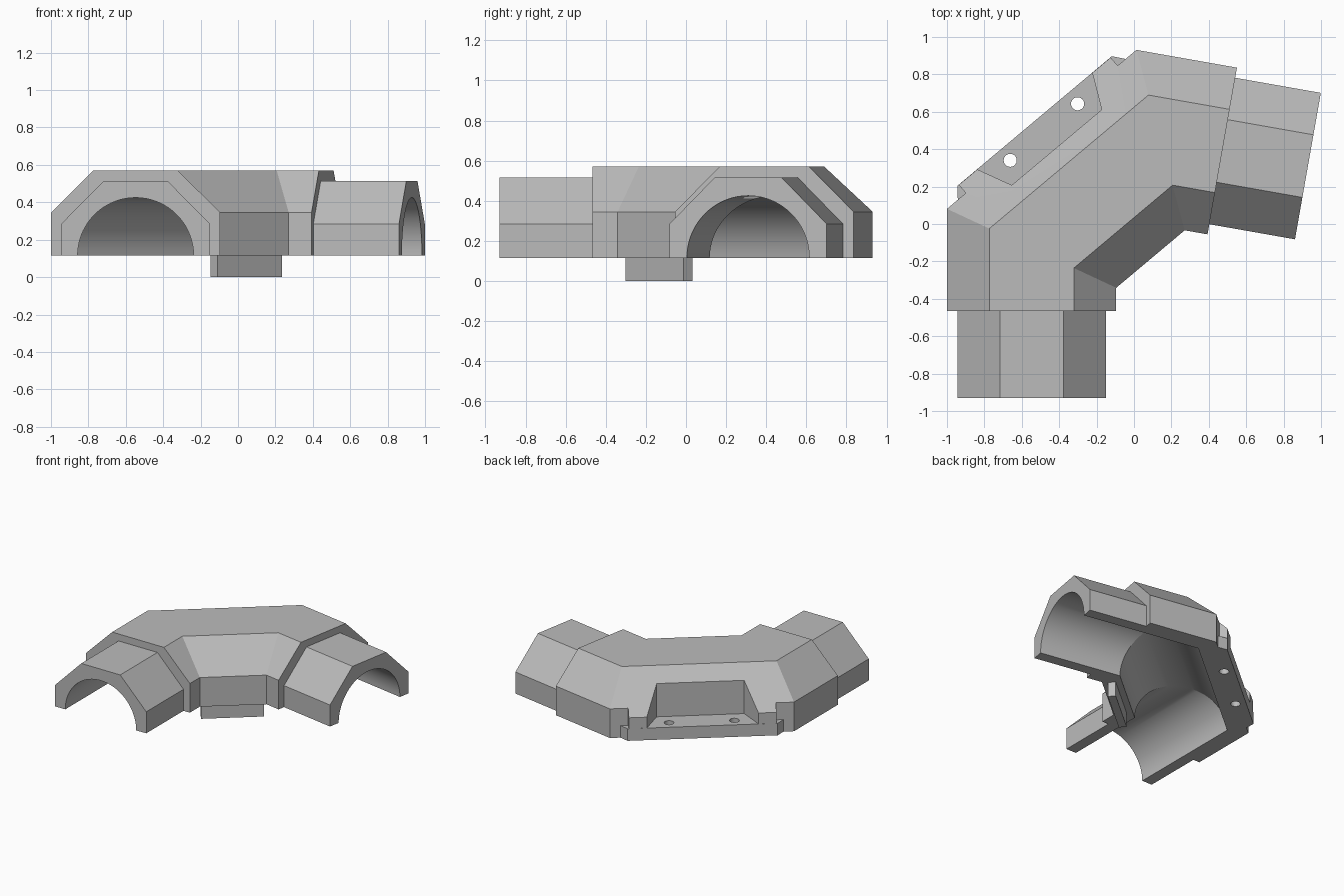
import bpy, bmesh, math
from mathutils import Vector, Matrix

cube = bpy.data.objects.get("Cube")
if cube:
    bpy.data.objects.remove(cube, do_unlink=True)

grey = bpy.data.materials.new("plain grey")
grey.use_nodes = True
colour = (0.5, 0.5, 0.5, 1)
grey.diffuse_color = colour
grey.node_tree.nodes["Principled BSDF"].inputs["Base Color"].default_value = colour

# Centre line of the elbow: two legs and a slanted middle, 50 degrees per bend
BASE = 0.115
HALF_MID = 0.45
bend1 = Vector((-0.5475, -0.13))
along = Vector((math.cos(math.radians(40)), math.sin(math.radians(40))))
bend2 = bend1 + along * 2 * HALF_MID
leg1 = Vector((0, -1))
leg2 = Vector((math.cos(math.radians(10)), -math.sin(math.radians(10))))
middle = bend1 + along * HALF_MID
# Local frame of the middle section: x along it, y towards the outer side
frame = Matrix.Translation((middle.x, middle.y, 0)) @ Matrix.Rotation(math.radians(40), 4, 'Z')


def make_object(name, rings, matrix=None):
    """Skin equal-sized closed rings into a capped solid."""
    bm = bmesh.new()
    loops = [[bm.verts.new(p) for p in ring] for ring in rings]
    for a, b in zip(loops, loops[1:]):
        for i in range(len(a)):
            j = (i + 1) % len(a)
            bm.faces.new((a[i], a[j], b[j], b[i]))
    bm.faces.new(loops[0])
    bm.faces.new(loops[-1])
    bmesh.ops.recalc_face_normals(bm, faces=bm.faces)
    if matrix:
        bm.transform(matrix)
    mesh = bpy.data.meshes.new(name)
    bm.to_mesh(mesh)
    bm.free()
    mesh.materials.append(grey)
    obj = bpy.data.objects.new(name, mesh)
    bpy.context.collection.objects.link(obj)
    return obj


def sweep(name, section, path):
    """Sweep a section of (offset, height) along a plan path with mitred bends."""
    dirs = [(b - a).normalized() for a, b in zip(path, path[1:])]
    rings = []
    for i, p in enumerate(path):
        d0, d1 = dirs[max(i - 1, 0)], dirs[min(i, len(dirs) - 1)]
        t = (d0 + d1).normalized()
        side = Vector((-t.y, t.x)) / t.dot(d0)
        rings.append([(p.x + side.x * o, p.y + side.y * o, z) for o, z in section])
    return make_object(name, rings)


def prism(name, plan, low, high):
    return make_object(name, [[(x, y, z) for x, y in plan] for z in (low, high)], frame)


def bevelled(half, shoulder, top_half, top):
    right = [(half, BASE), (half, shoulder), (top_half, top)]
    return right + [(-o, z) for o, z in reversed(right)]


def mirrored(points):
    return points + [(-x, y) for x, y in reversed(points)]


def circle(x, y, radius, count):
    return [(x + radius * math.cos(math.tau * i / count),
             y + radius * math.sin(math.tau * i / count)) for i in range(count)]


# Body and narrower end sleeves
body = sweep("elbow_cover", bevelled(0.4525, 0.345, 0.226, 0.57),
             [bend1 + leg1 * 0.335, bend1, bend2, bend2 + leg2 * 0.335])
parts = []
for name, bend, leg in (("front_sleeve", bend1, leg1), ("side_sleeve", bend2, leg2)):
    parts.append(sweep(name, bevelled(0.3975, 0.285, 0.17, 0.515),
                       [bend + leg * 0.8, bend + leg * 0.3]))

# Mounting block whose sloping top carries on from the body
rings = []
for half, out in ((0.40, 0.226), (0.53, 0.45), (0.53, 0.51)):
    top = 0.57 - 0.965 * (out - 0.226)
    rings.append([(-half, out, BASE), (half, out, BASE), (half, out, top), (-half, out, top)])
parts.append(make_object("mounting_block", rings, frame))
parts.append(prism("mounting_plate", mirrored([(0.3, 0.4), (0.59, 0.4), (0.585, 0.453), (0.539, 0.511)]),
                   BASE, 0.21))

# Locating tab below the inner wall
parts.append(prism("inner_tab", mirrored([(0.225, -0.412), (0.225, -0.355)]), 0, 0.15))

# Cutters: round bore, screw pocket and two screw holes
cutters = [
    sweep("bore_cutter", circle(0, BASE, 0.31, 72),
          [bend1 + leg1 * 1.0, bend1, bend2, bend2 + leg2 * 1.0]),
    prism("pocket_cutter", mirrored([(0.314, 0.327), (0.425, 0.56)]), 0.21, 0.8),
]
for s in (-0.235, 0.235):
    cutters.append(prism("screw_cutter", circle(s, 0.434, 0.035, 32), 0, 0.4))

# The tab is joined after the bore so that it stays whole
steps = [(p, 'UNION') for p in parts] + [(c, 'DIFFERENCE') for c in cutters]
for tool, operation in steps:
    tool.hide_render = True
    mod = body.modifiers.new(tool.name, 'BOOLEAN')
    mod.object = tool
    mod.operation = operation
    mod.solver = 'EXACT'

# Bake the booleans and drop the helpers
bpy.context.view_layer.update()
result = body.evaluated_get(bpy.context.evaluated_depsgraph_get())
baked = bpy.data.meshes.new_from_object(result)
body.modifiers.clear()
body.data = baked
for tool, _ in steps:
    bpy.data.objects.remove(tool, do_unlink=True)

bpy.ops.object.select_all(action='DESELECT')
body.select_set(True)
bpy.context.view_layer.objects.active = body
bpy.ops.object.shade_smooth_by_angle(angle=math.radians(12))
